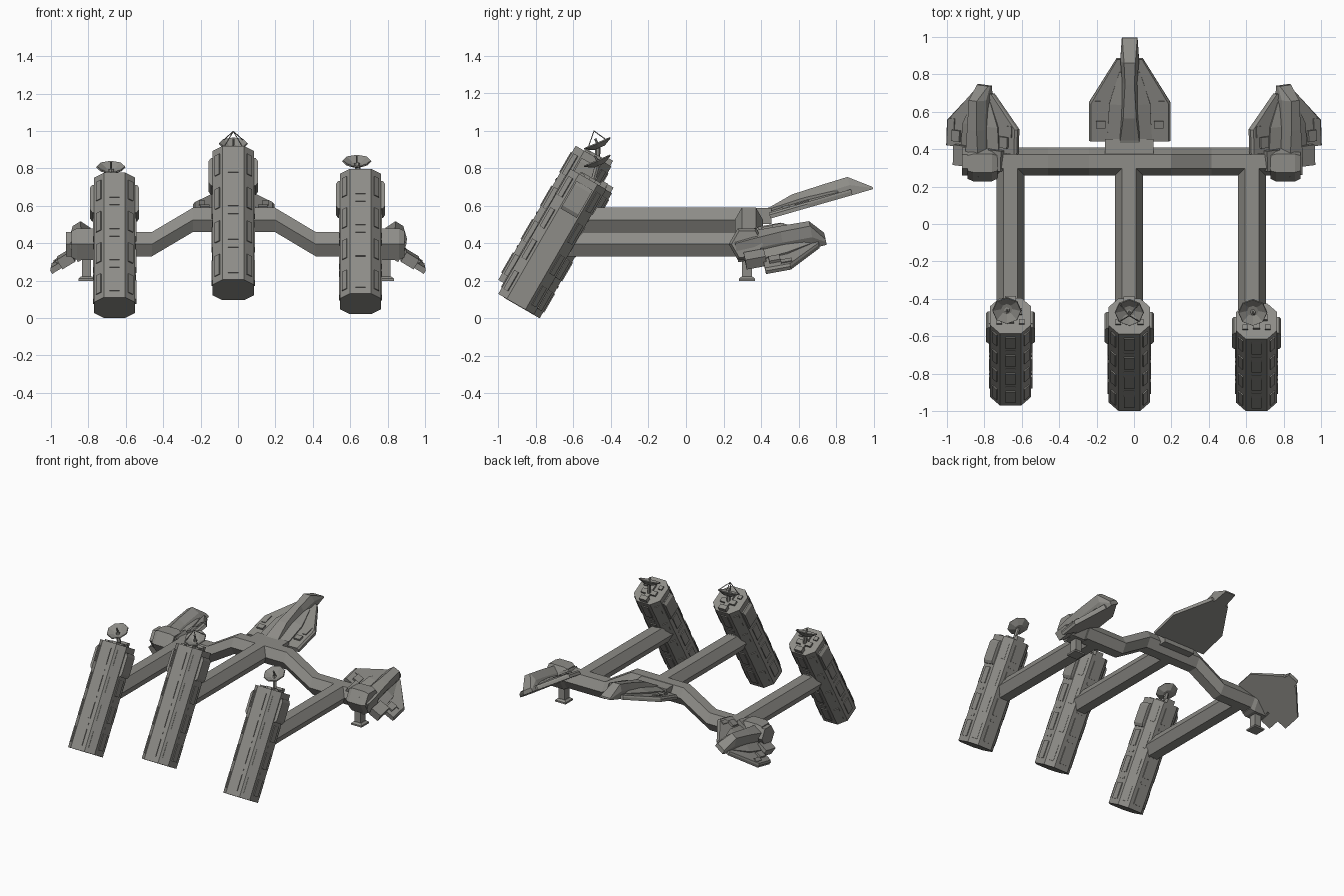
import bpy, bmesh, math
from mathutils import Vector, Matrix

if "Cube" in bpy.data.objects:
    bpy.data.objects.remove(bpy.data.objects["Cube"])

hull = bpy.data.materials.new("hull_grey")
hull.diffuse_color = (0.27, 0.265, 0.245, 1)
hull.use_nodes = True
hull.node_tree.nodes["Principled BSDF"].inputs["Base Color"].default_value = hull.diffuse_color
R = math.radians
T = Matrix.Translation


def finish(name, bm, matrix=Matrix()):
    bmesh.ops.transform(bm, matrix=matrix, verts=bm.verts)
    bmesh.ops.recalc_face_normals(bm, faces=bm.faces)
    me = bpy.data.meshes.new(name)
    bm.to_mesh(me)
    bm.free()
    me.materials.append(hull)
    ob = bpy.data.objects.new(name, me)
    bpy.context.collection.objects.link(ob)
    return ob


def loft(name, sections, matrix=Matrix()):
    """Skin a list of equal-length rings and cap both ends."""
    bm = bmesh.new()
    rings = [[bm.verts.new(p) for p in s] for s in sections]
    n = len(rings[0])
    for a, b in zip(rings, rings[1:]):
        for i in range(n):
            bm.faces.new((a[i], a[(i + 1) % n], b[(i + 1) % n], b[i]))
    bm.faces.new(rings[0])
    bm.faces.new(rings[-1])
    return finish(name, bm, matrix)


def box_into(bm, center, size, rot=Matrix()):
    m = rot @ T(center) @ Matrix.Diagonal((*size, 1))
    bmesh.ops.create_cube(bm, size=1, matrix=m)


def boxes(name, items, matrix=Matrix()):
    bm = bmesh.new()
    for c, s in items:
        box_into(bm, c, s)
    return finish(name, bm, matrix)


def rod_into(bm, a, b, r, sides=6):
    a, b = Vector(a), Vector(b)
    d = b - a
    m = T((a + b) / 2) @ d.to_track_quat('Z', 'Y').to_matrix().to_4x4()
    bmesh.ops.create_cone(bm, cap_ends=True, segments=sides, radius1=r, radius2=r, depth=d.length, matrix=m)


# ---- tilted octagonal pods ----
def pod(name, base, length, dish):
    m = T(base) @ Matrix.Rotation(R(-30), 4, 'X')
    h, c = 0.11, 0.057
    octa = [(h, -c), (h, c), (c, h), (-c, h), (-h, c), (-h, -c), (-c, -h), (c, -h)]
    loft(name, [[(x, y, z) for x, y in octa] for z in (0, length)], m)
    # thin window plates on all eight faces
    bm = bmesh.new()
    for k in range(8):
        dist = h if k % 2 == 0 else (h + c) / math.sqrt(2)
        rot = Matrix.Rotation(R(45 * k), 4, 'Z')
        wide = 0.055 if k % 2 == 0 else 0.035
        for i in range(4):
            z = length * (0.125 + 0.25 * i)
            box_into(bm, (dist, 0, z), (0.012, wide, length * 0.15), rot)
        if k % 2 == 0:
            for i in range(3):
                box_into(bm, (dist, 0, length * (0.25 + 0.25 * i)), (0.008, wide, 0.015), rot)
    finish(name + "_window_plates", bm, m)
    # side cheeks near the top
    for s in (-1, 1):
        loft(name + "_cheek", [[(s * x, y, z) for y, z in
             ((-0.05, length - 0.21 + e), (0.05, length - 0.21 + e), (0.05, length - 0.04 - e), (-0.05, length - 0.04 - e))]
             for x, e in ((0.10, 0), (0.12, 0), (0.132, 0.02))], m)
    # raised fittings on the cap
    boxes(name + "_cap_fittings", [((0, 0.02, length), (0.12, 0.035, 0.03)), ((0, 0.02, length), (0.035, 0.14, 0.03)),
                                   ((0, 0.085, length + 0.01), (0.06, 0.035, 0.04)),
                                   ((-0.06, -0.04, length), (0.03, 0.03, 0.02)),
                                   ((0.06, -0.04, length), (0.03, 0.03, 0.02))], m)
    # antenna dish with stem and feed
    dm = T(dish) @ Matrix.Rotation(R(23), 4, 'X')
    bm = bmesh.new()
    bmesh.ops.create_cone(bm, cap_ends=True, segments=8, radius1=0.03, radius2=0.075, depth=0.024)
    bmesh.ops.delete(bm, geom=[f for f in bm.faces if f.normal.z > 0.9], context='FACES_ONLY')
    ob = finish(name + "_dish", bm, dm)
    ob.modifiers.new("thickness", 'SOLIDIFY').thickness = 0.007
    bm = bmesh.new()
    rod_into(bm, m @ Vector((0, 0.03, length - 0.01)), Vector(dish) - Vector((0, 0, 0.005)), 0.014)
    rod_into(bm, dish, dm @ Vector((0, 0, 0.035)), 0.006)
    if name == "middle_pod":
        for k in range(4):
            a = R(45 + 90 * k)
            rod_into(bm, dm @ Vector((0.07 * math.cos(a), 0.07 * math.sin(a), 0.01)), (dish[0], -0.49, 0.998), 0.003, 4)
    finish(name + "_dish_stem", bm)


pod("middle_pod", (-0.025, -0.905, 0.15), 0.825, (-0.025, -0.47, 0.925))
pod("right_pod", (0.655, -0.905, 0.075), 0.77, (0.635, -0.47, 0.832))
pod("left_pod", (-0.66, -0.875, 0.055), 0.77, (-0.68, -0.46, 0.80))

# ---- hexagonal beams ----
HEX = [(0.075 * math.cos(R(60 * k)), 0.075 * math.sin(R(60 * k))) for k in range(6)]
for name, x, z in (("left_beam", -0.66, 0.395), ("middle_beam", -0.026, 0.525), ("right_beam", 0.63, 0.395)):
    loft(name, [[(x + u, y, z + v) for u, v in HEX] for y in (-0.66, 0.335)])
path = [(-0.92, 0.395), (-0.46, 0.395), (-0.24, 0.525), (0.197, 0.525), (0.415, 0.395), (0.89, 0.395)]
loft("cross_beam", [[(x, 0.335 + u, z + v) for u, v in HEX] for x, z in path])

# ---- small feet under the cross beam ----
for side, x in (("left", -0.81), ("right", 0.79)):
    boxes(side + "_foot_stem", [((x, 0.325, 0.285), (0.05, 0.055, 0.17))])
    loft(side + "_foot_plate", [[(x + sx * w, 0.325 + sy * w, z) for sx, sy in ((-1, -1), (1, -1), (1, 1), (-1, 1))]
                                for z, w in ((0.198, 0.043), (0.21, 0.043), (0.222, 0.03))])


# ---- winged noses at the rear ----
def nose_craft(name, m, wing, body, extras):
    pts = wing + [(-x, y) for x, y in reversed(wing)]
    loft(name + "_wing", [[(x * k, y, z) for x, y in pts] for z, k in ((0, 1), (0.02, 1), (0.032, 0.95))], m)
    # faceted fuselage: y, lower half width, upper half width, height
    loft(name + "_fuselage", [[(-a, y, 0), (a, y, 0), (a, y, h * 0.55), (b, y, h), (-b, y, h), (-a, y, h * 0.55)]
                              for y, a, b, h in body], m)
    boxes(name + "_panels", [((s * c[0], c[1], c[2]), d) for c, d in extras for s in (-1, 1)], m)
    # slanted shoulder blocks along the fuselage
    for s in (-1, 1):
        e = wing[1][1]
        loft(name + "_shoulder", [[(s * x0, y, 0.01), (s * x1, y, 0.01), (s * x1, y, h * 0.7), (s * x0, y, h)]
                                  for y, x0, x1, h in ((0.0, 0.03, 0.12, 0.055), (e, 0.03, 0.11, 0.06),
                                                       (wing[2][1] * 0.85, 0.03, 0.055, 0.05))], m)


nose_craft("middle_craft", T((-0.023, 0.445, 0.53)) @ Matrix.Rotation(R(16), 4, 'X'),
           [(0.218, 0.005), (0.218, 0.215), (0.07, 0.46)],
           [(-0.06, 0.075, 0.065, 0.05), (0.02, 0.06, 0.05, 0.06), (0.15, 0.045, 0.035, 0.092),
            (0.34, 0.04, 0.025, 0.098), (0.46, 0.05, 0.03, 0.1), (0.575, 0.042, 0.04, 0.012)],
           [((0.155, 0.1, 0.03), (0.05, 0.04, 0.03)), ((0.17, 0.19, 0.03), (0.03, 0.08, 0.016))])
boxes("middle_mount", [((-0.025, 0.39, 0.545), (0.26, 0.13, 0.085))])

for side, s, x in (("left", -1, -0.805), ("right", 1, 0.805)):
    m = T((x, 0.40, 0.35)) @ Matrix.Rotation(R(8 * s), 4, 'Z') @ Matrix.Rotation(R(31 * s), 4, 'Y') @ Matrix.Rotation(R(12), 4, 'X')
    nose_craft(side + "_craft", m, [(0.222, 0.0), (0.222, 0.135), (0.06, 0.31)],
               [(-0.13, 0.055, 0.04, 0.11), (-0.03, 0.055, 0.04, 0.12), (0.12, 0.05, 0.03, 0.125),
                (0.28, 0.05, 0.025, 0.125), (0.35, 0.04, 0.035, 0.03)],
               [((0.15, 0.06, 0.03), (0.05, 0.06, 0.035)), ((0.11, -0.04, 0.035), (0.08, 0.11, 0.06)),
                ((0.18, 0.12, 0.03), (0.03, 0.06, 0.016))])
    # collar where the craft grips the beam end
    loft(side + "_collar", [[(s * cx, 0.325 + u * k, 0.395 + v * k) for u, v in HEX]
                            for cx, k in ((0.73, 1.1), (0.76, 1.3), (0.86, 1.3), (0.89, 1.1))])
